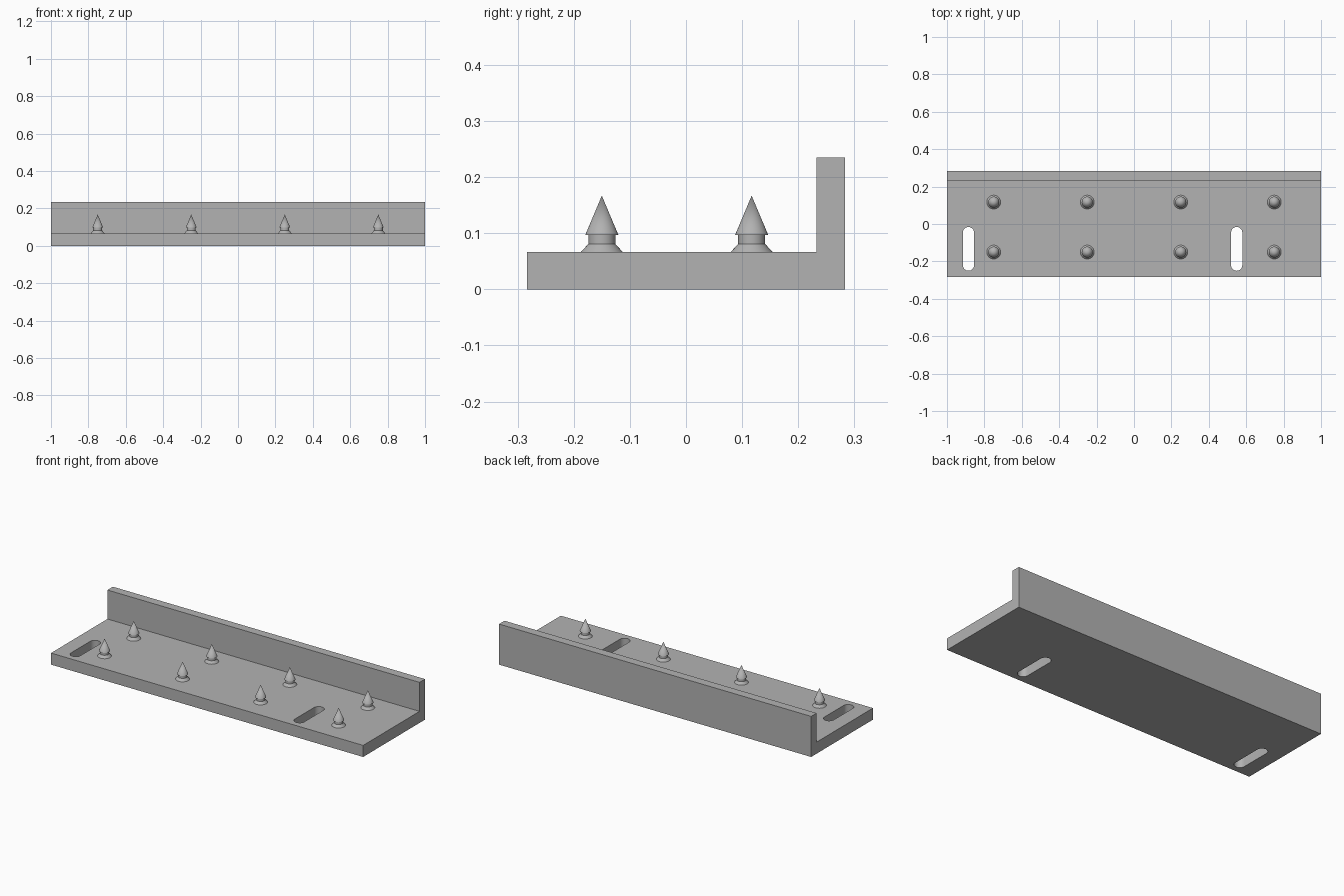
import bpy, bmesh, math

if "Cube" in bpy.data.objects:
    bpy.data.objects.remove(bpy.data.objects["Cube"])

grey = bpy.data.materials.new("plain grey")
grey.use_nodes = True
grey.diffuse_color = (0.45, 0.45, 0.45, 1)
grey.node_tree.nodes["Principled BSDF"].inputs["Base Color"].default_value = (0.45, 0.45, 0.45, 1)

PLATE_TOP = 0.067
DEPTH = 0.283


def make_object(name, bm):
    bmesh.ops.recalc_face_normals(bm, faces=bm.faces)
    mesh = bpy.data.meshes.new(name)
    bm.to_mesh(mesh)
    bm.free()
    mesh.materials.append(grey)
    obj = bpy.data.objects.new(name, mesh)
    bpy.context.collection.objects.link(obj)
    return obj


def extrude_outline(name, points, offset):
    bm = bmesh.new()
    face = bm.faces.new([bm.verts.new(p) for p in points])
    moved = bmesh.ops.extrude_face_region(bm, geom=[face])["geom"]
    verts = [v for v in moved if isinstance(v, bmesh.types.BMVert)]
    bmesh.ops.translate(bm, verts=verts, vec=offset)
    return make_object(name, bm)


# L-shaped body: base plate and back wall in one extruded profile
profile = [(-DEPTH, 0), (DEPTH, 0), (DEPTH, 0.235), (0.233, 0.235),
           (0.233, PLATE_TOP), (-DEPTH, PLATE_TOP)]
body = extrude_outline("angle_bracket", [(-1, y, z) for y, z in profile], (2, 0, 0))


# Round-ended slots through the plate
def slot_cutter(x, y=-0.133, radius=0.03, half_length=0.117, steps=16):
    points = []
    for end in (0, 1):
        centre = y + (half_length - radius) * (1 - 2 * end)
        for i in range(steps + 1):
            a = math.pi * (end + i / steps)
            points.append((x + radius * math.cos(a), centre + radius * math.sin(a), -0.1))
    return extrude_outline("slot_cutter", points, (0, 0, 0.25))


bpy.context.view_layer.objects.active = body
for x in (-0.885, 0.549):
    cutter = slot_cutter(x)
    cutter.hide_render = True
    mod = body.modifiers.new("slot", "BOOLEAN")
    mod.operation = "DIFFERENCE"
    mod.solver = "EXACT"
    mod.object = cutter
    bpy.ops.object.modifier_apply(modifier=mod.name)
    bpy.data.objects.remove(cutter)


# Spikes: flared foot, short neck and overhanging cone
def spike(name, x, y, segments=32):
    bm = bmesh.new()
    outline = [(0, 0), (0.037, 0), (0.024, 0.014), (0.024, 0.03), (0.0295, 0.03), (0, 0.1)]
    verts = [bm.verts.new((r, 0, z)) for r, z in outline]
    edges = [bm.edges.new(pair) for pair in zip(verts, verts[1:])]
    bmesh.ops.spin(bm, geom=verts + edges, cent=(0, 0, 0), axis=(0, 0, 1),
                   angle=math.tau, steps=segments)
    bmesh.ops.remove_doubles(bm, verts=bm.verts, dist=0.0001)
    obj = make_object(name, bm)
    obj.location = (x, y, PLATE_TOP)
    return obj


spikes = [spike(f"{row}_spike_{i + 1}", -0.75 + 0.5 * i, y)
          for row, y in (("front", -0.15), ("back", 0.117)) for i in range(4)]

# Smooth the round surfaces, keep edges sharp
bpy.ops.object.select_all(action="DESELECT")
for obj in spikes + [body]:
    obj.select_set(True)
bpy.ops.object.shade_smooth_by_angle(angle=math.radians(30))
